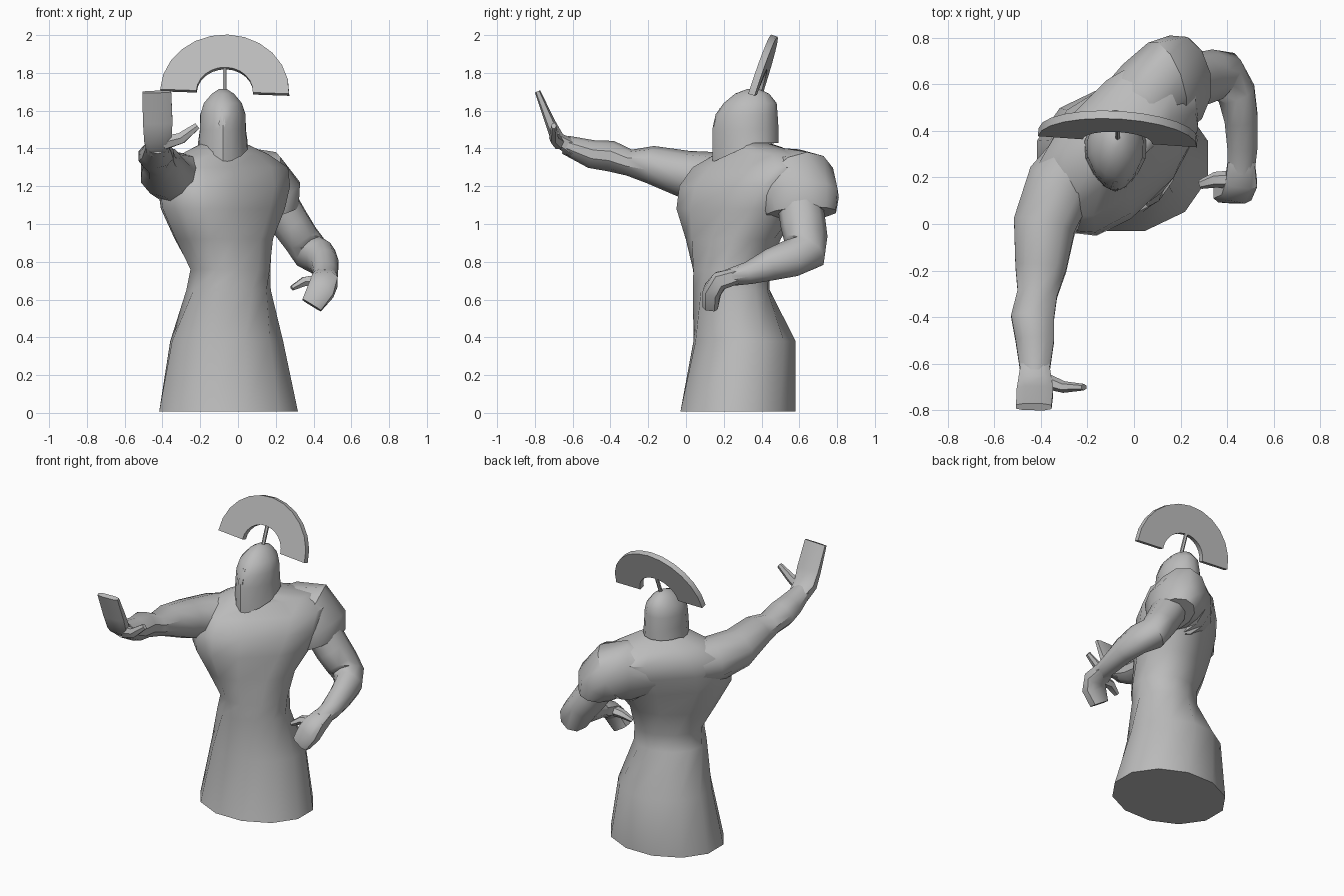
import bpy, bmesh, math
from mathutils import Vector, Matrix

cube = bpy.data.objects.get("Cube")
if cube:
    bpy.data.objects.remove(cube, do_unlink=True)

# Single stone grey
stone = bpy.data.materials.new("stone_grey")
stone.use_nodes = True
GREY = (0.5, 0.5, 0.5, 1)
stone.diffuse_color = GREY
stone.node_tree.nodes["Principled BSDF"].inputs["Base Color"].default_value = GREY


def finish(bm, name, angle=40):
    bmesh.ops.recalc_face_normals(bm, faces=bm.faces)
    mesh = bpy.data.meshes.new(name)
    bm.to_mesh(mesh)
    bm.free()
    mesh.materials.append(stone)
    obj = bpy.data.objects.new(name, mesh)
    bpy.context.collection.objects.link(obj)
    bpy.ops.object.select_all(action='DESELECT')
    obj.select_set(True)
    bpy.context.view_layer.objects.active = obj
    bpy.ops.object.shade_smooth_by_angle(angle=math.radians(angle))


def section(bm, centre, u, v, sides, power):
    """One cross-section; a power under 1 makes it boxier."""
    verts = []
    for i in range(sides):
        a = math.tau * (i + 0.5) / sides
        c, s = math.cos(a), math.sin(a)
        c = math.copysign(abs(c) ** power, c)
        s = math.copysign(abs(s) ** power, s)
        verts.append(bm.verts.new(centre + u * c + v * s))
    return verts


def skin(bm, rings):
    for low, high in zip(rings, rings[1:]):
        n = len(low)
        for i in range(n):
            j = (i + 1) % n
            bm.faces.new((low[i], low[j], high[j], high[i]))
    bm.faces.new(rings[0][::-1])
    bm.faces.new(rings[-1])


def limb(name, path, ref=(1, 0, 0), sides=10, power=1.0):
    """Tube through (x, y, z, half width, half depth) stations."""
    bm = bmesh.new()
    pts = [Vector(p[:3]) for p in path]
    rings = []
    for i, p in enumerate(path):
        t = (pts[min(i + 1, len(pts) - 1)] - pts[max(i - 1, 0)]).normalized()
        u = Vector(ref)
        u = (u - t * u.dot(t)).normalized()
        rings.append(section(bm, pts[i], u * p[3], t.cross(u) * p[4], sides, power))
    skin(bm, rings)
    finish(bm, name)


def stack(bm, levels, sides):
    """Horizontal sections: (x, y, z, half width, half depth, yaw, power)."""
    rings = []
    for x, y, z, a, b, yaw, power in levels:
        turn = Matrix.Rotation(math.radians(yaw), 3, 'Z')
        rings.append(section(bm, Vector((x, y, z)), turn @ Vector((a, 0, 0)),
                             turn @ Vector((0, b, 0)), sides, power))
    skin(bm, rings)
    return rings


# Skirt, waist, twisted chest and neck
bm = bmesh.new()
stack(bm, [
    (-.05, .275, .008, .38, .315, 0, 1), (-.06, .31, .38, .305, .275, 4, 1),
    (-.05, .24, .65, .225, .20, 20, .95), (-.04, .24, .76, .215, .20, 28, .9),
    (-.075, .25, .92, .275, .215, 37, .85), (-.08, .275, 1.08, .375, .235, 44, .8),
    (-.075, .315, 1.20, .41, .24, 45, .78), (-.07, .37, 1.30, .41, .215, 45, .8),
    (-.07, .385, 1.37, .29, .15, 45, .9), (-.08, .31, 1.44, .09, .10, 10, 1)], 12)
finish(bm, "torso", 50)

# Raised right arm and open hand
limb("right_arm", [
    (-.18, .36, 1.23, .13, .12), (-.315, .17, 1.235, .155, .145),
    (-.385, -.01, 1.265, .14, .125), (-.40, -.19, 1.315, .115, .10),
    (-.415, -.30, 1.325, .09, .07), (-.435, -.40, 1.36, .097, .082),
    (-.425, -.50, 1.37, .087, .075), (-.425, -.64, 1.42, .065, .05)])
limb("right_hand", [
    (-.425, -.59, 1.395, .06, .05), (-.425, -.68, 1.45, .075, .04),
    (-.425, -.72, 1.54, .082, .028), (-.43, -.785, 1.70, .08, .016)],
    sides=8, power=.6)
limb("right_thumb", [
    (-.39, -.67, 1.43, .04, .035), (-.30, -.70, 1.455, .033, .025),
    (-.215, -.70, 1.52, .02, .014)], ref=(0, 0, 1), sides=6)

# Left shoulder cap, swung backward and opening downward
limb("shoulder_cap", [
    (-.06, .45, 1.21, .15, .15), (.05, .55, 1.205, .17, .20),
    (.13, .59, 1.20, .185, .215), (.19, .605, 1.135, .165, .21),
    (.215, .61, 1.055, .115, .19)], sides=12)

# Bent left arm and hanging hand
limb("left_arm", [
    (.20, .60, 1.13, .11, .12), (.28, .62, 1.00, .105, .12),
    (.335, .635, .92, .10, .115), (.385, .64, .85, .10, .11),
    (.44, .56, .82, .085, .10), (.46, .45, .785, .075, .085),
    (.465, .33, .74, .068, .06), (.46, .22, .715, .06, .045)])
limb("left_hand", [
    (.46, .27, .725, .06, .045), (.46, .18, .70, .072, .052),
    (.44, .14, .65, .075, .05), (.39, .13, .57, .06, .042)],
    sides=8, power=.6)
limb("left_thumb", [
    (.42, .19, .70, .035, .04), (.35, .19, .695, .028, .034),
    (.285, .17, .66, .014, .02)], ref=(0, 0, 1), sides=6)

# Helmet: pointed face ridge and dropped, flared cheek plates
bm = bmesh.new()
rings = stack(bm, [
    (-.08, .32, 1.43, .135, .17, 0, 1), (-.08, .32, 1.50, .125, .17, 0, 1),
    (-.08, .325, 1.58, .123, .16, 0, 1), (-.08, .34, 1.64, .103, .14, 0, 1),
    (-.08, .35, 1.69, .06, .09, 0, 1), (-.08, .355, 1.715, .02, .03, 0, 1)], 14)
for depth, ring in enumerate(rings[:3]):
    for v in ring:
        front = max(0, (.32 - v.co.y) / .165)
        v.co.x = -.08 + (v.co.x + .08) * (1 - .25 * front ** 2)
        v.co.y -= .01 * front ** 3
        if depth == 0:
            v.co.z -= .02 + .08 * front if front else 0
finish(bm, "helmet", 35)

# Nose guard
limb("nose_guard", [
    (-.08, .185, 1.61, .012, .01), (-.085, .155, 1.53, .025, .014),
    (-.085, .155, 1.505, .02, .012)], sides=4)

# Crest stem and fan, leaning back
limb("crest_stem", [(-.07, .36, 1.68, .012, .012), (-.07, .42, 1.83, .012, .012)], sides=6)
bm = bmesh.new()
steps, half = 12, .018
rings = []
for i in range(steps + 1):
    a = math.pi * i / steps
    rings.append([bm.verts.new((r * math.cos(a), y, h * math.sin(a)))
                  for r, h, y in ((.15, .135, -half), (.342, .317, -half),
                                  (.342, .317, half), (.15, .135, half))])
skin(bm, rings)
bm.transform(Matrix.Translation((-.07, .37, 1.696))
             @ Matrix.Rotation(math.radians(-4), 4, 'Z')
             @ Matrix.Rotation(math.radians(2), 4, 'Y')
             @ Matrix.Rotation(math.radians(-18), 4, 'X'))
finish(bm, "helmet_crest", 30)
